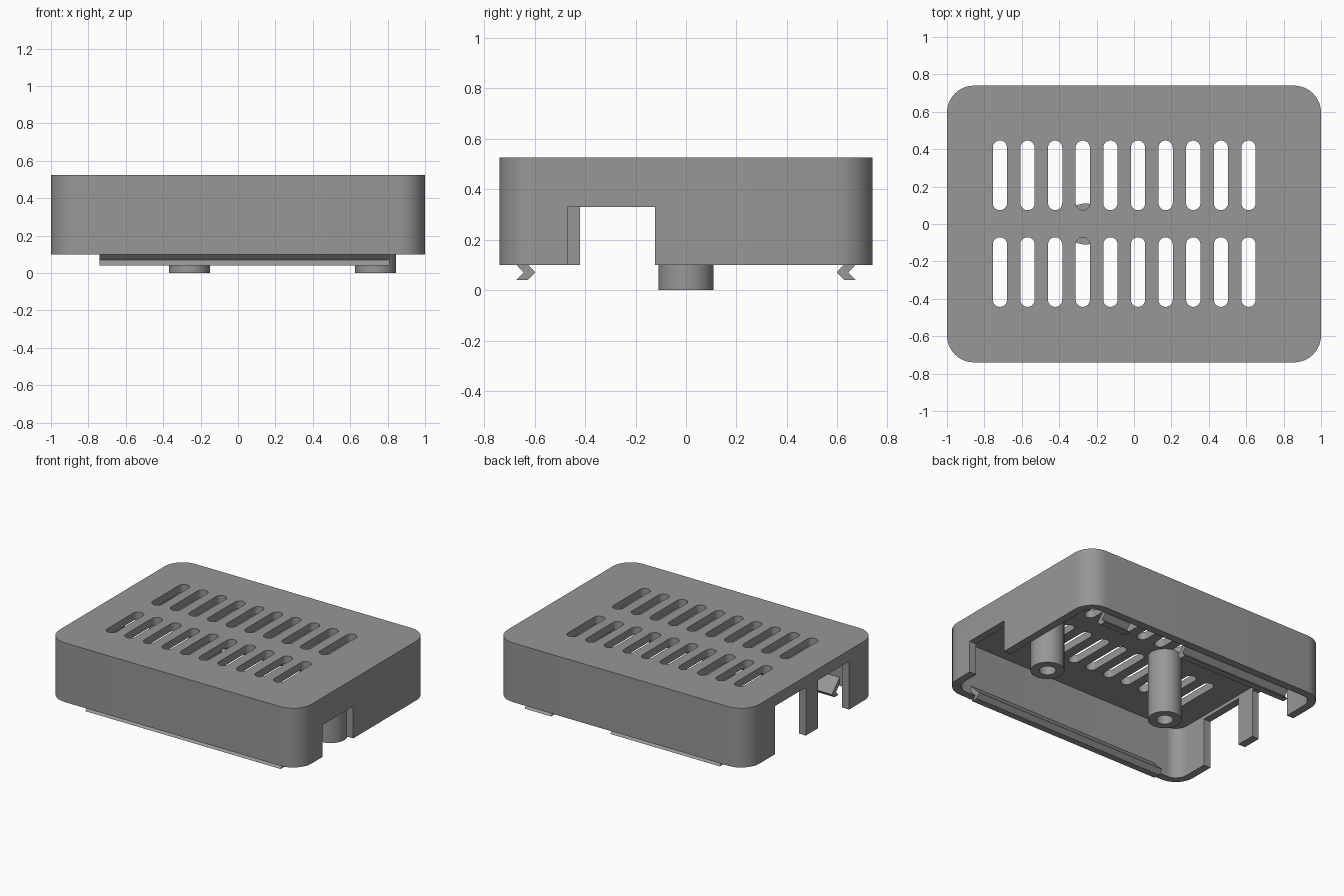
import bpy, bmesh, math
from mathutils import Vector

if "Cube" in bpy.data.objects:
    bpy.data.objects.remove(bpy.data.objects["Cube"])

grey = bpy.data.materials.new("mid grey plastic")
grey.diffuse_color = (0.31, 0.31, 0.31, 1)
grey.use_nodes = True
grey.node_tree.nodes["Principled BSDF"].inputs["Base Color"].default_value = grey.diffuse_color

WALL, TOP, RIM, CEIL = 0.055, 0.525, 0.10, 0.47


def add_prism(bm, outline, offset):
    """Extrude a closed 3D outline along an offset vector."""
    face = bm.faces.new([bm.verts.new(p) for p in outline])
    new = bmesh.ops.extrude_face_region(bm, geom=[face])["geom"]
    bmesh.ops.translate(bm, vec=Vector(offset),
                        verts=[v for v in new if isinstance(v, bmesh.types.BMVert)])


def finish(name, bm, helper=False):
    bmesh.ops.recalc_face_normals(bm, faces=bm.faces)
    mesh = bpy.data.meshes.new(name)
    bm.to_mesh(mesh)
    bm.free()
    mesh.materials.append(grey)
    obj = bpy.data.objects.new(name, mesh)
    bpy.context.collection.objects.link(obj)
    obj.hide_render = helper
    return obj


def rounded(cx, cy, hx, hy, r, z, steps=10):
    """Outline of a rounded rectangle at height z."""
    pts = []
    for i, (sx, sy) in enumerate([(1, 1), (-1, 1), (-1, -1), (1, -1)]):
        for k in range(steps + 1):
            a = math.pi / 2 * (i + k / steps)
            p = (cx + sx * (hx - r) + r * math.cos(a),
                 cy + sy * (hy - r) + r * math.sin(a), z)
            if not pts or (Vector(p) - Vector(pts[-1])).length > 1e-5:
                pts.append(p)
    if (Vector(pts[0]) - Vector(pts[-1])).length < 1e-5:
        pts.pop()
    return pts


def cut(obj, cutter):
    mod = obj.modifiers.new("cut", 'BOOLEAN')
    mod.operation, mod.solver, mod.object = 'DIFFERENCE', 'EXACT', cutter
    bpy.context.view_layer.objects.active = obj
    bpy.ops.object.modifier_apply(modifier=mod.name)
    bpy.data.objects.remove(cutter)


def smooth(obj):
    bpy.ops.object.select_all(action='DESELECT')
    obj.select_set(True)
    bpy.context.view_layer.objects.active = obj
    bpy.ops.object.shade_smooth_by_angle(angle=math.radians(30))


# Case lid: rounded outer block
bm = bmesh.new()
add_prism(bm, rounded(0, 0, 1, 0.74, 0.145, RIM), (0, 0, TOP - RIM))
lid = finish("case_lid", bm)

# Hollow interior, open at the bottom
bm = bmesh.new()
add_prism(bm, rounded(0, 0, 1 - WALL, 0.74 - WALL, 0.09, 0), (0, 0, CEIL))
cut(lid, finish("interior_cutter", bm, True))

# Two rows of ten ventilation slots
bm = bmesh.new()
for i in range(10):
    for cy in (-0.257, 0.26):
        add_prism(bm, rounded(-0.717 + 0.1477 * i, cy, 0.038, 0.186, 0.038, 0.4), (0, 0, 0.3))
cut(lid, finish("slot_cutter", bm, True))

# Port openings: one on the right wall, two on the left wall
bm = bmesh.new()
for x, y0, y1, top in ((1, -0.47, -0.122, 0.33), (-1, -0.42, -0.07, 0.445),
                       (-1, 0.07, 0.42, 0.445)):
    add_prism(bm, [(x - 0.1, y0, 0), (x - 0.1, y1, 0), (x - 0.1, y1, top), (x - 0.1, y0, top)],
              (0.2, 0, 0))
cut(lid, finish("port_cutter", bm, True))
smooth(lid)

# Screw posts with blind holes
for name, x in (("left_screw_post", -0.26), ("right_screw_post", 0.735)):
    bm = bmesh.new()
    add_prism(bm, rounded(x, 0, 0.11, 0.11, 0.11, 0), (0, 0, CEIL + 0.001))
    post = finish(name, bm)
    bm = bmesh.new()
    add_prism(bm, rounded(x, 0, 0.055, 0.055, 0.055, -0.1), (0, 0, 0.52))
    cut(post, finish("hole_cutter", bm, True))
    smooth(post)

# Snap hooks along the front and back walls
HOOK = [(0.69, 0.118), (0.643, 0.07), (0.673, 0.04), (0.627, 0.04), (0.597, 0.07), (0.69, 0.165)]
for name, side, x0, x1 in (("front_snap_rail", -1, -0.74, 0.81),
                           ("back_snap_rail", 1, -0.74, 0.13),
                           ("back_snap_tab", 1, 0.60, 0.81)):
    bm = bmesh.new()
    add_prism(bm, [(x0, side * y, z) for y, z in HOOK], (x1 - x0, 0, 0))
    finish(name, bm)
